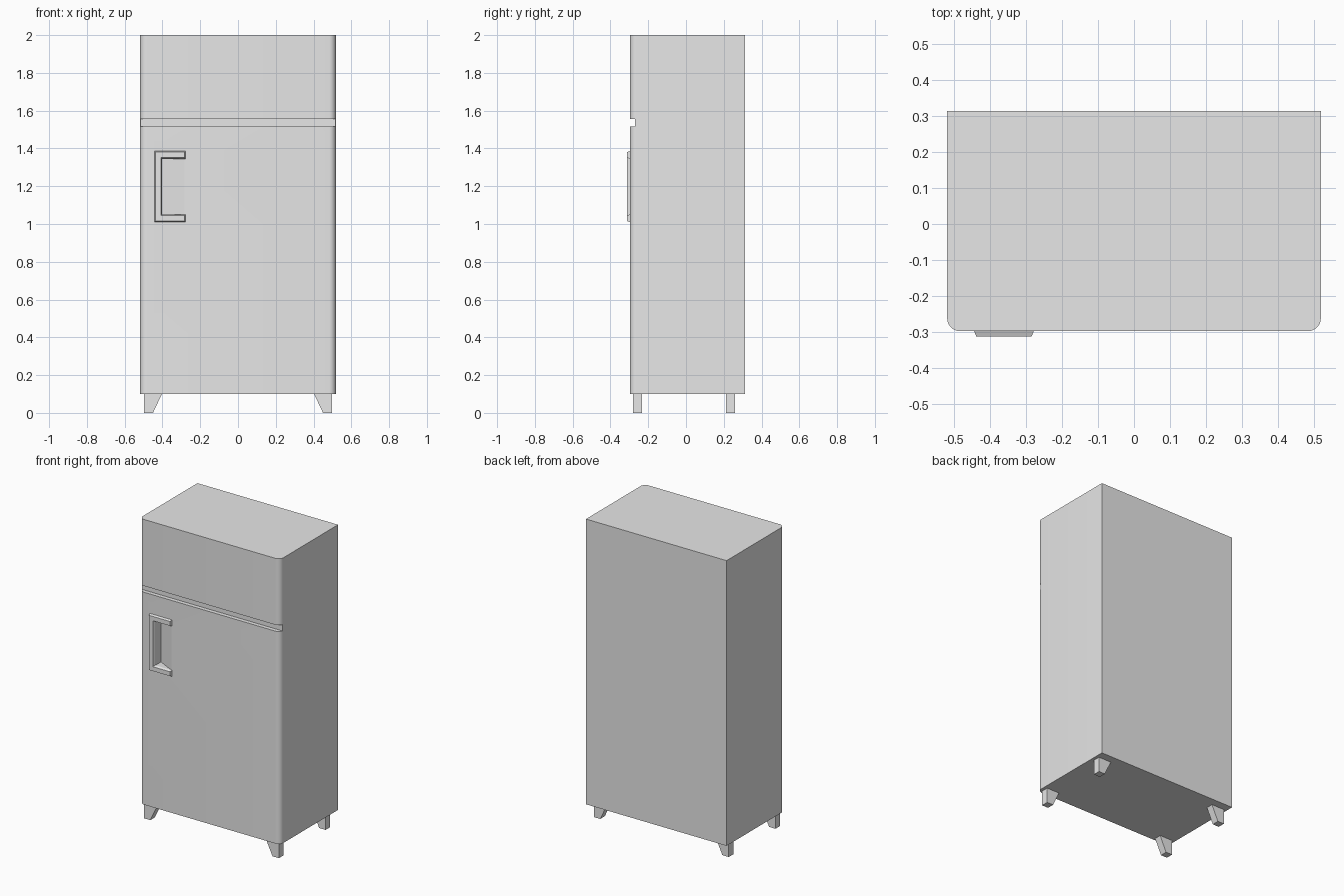
import bpy, bmesh, math
from mathutils import Vector

cube = bpy.data.objects.get("Cube")
if cube:
    bpy.data.objects.remove(cube, do_unlink=True)

grey = bpy.data.materials.new("light_grey")
grey.use_nodes = True
grey.diffuse_color = (0.8, 0.8, 0.8, 1)
grey.node_tree.nodes["Principled BSDF"].inputs["Base Color"].default_value = (0.8, 0.8, 0.8, 1)

HALF_W, FRONT, BACK, RADIUS = 0.518, -0.297, 0.313, 0.036


def loft(name, start, end):
    """Solid between two matching outlines of 3D points."""
    bm = bmesh.new()
    a = [bm.verts.new(p) for p in start]
    b = [bm.verts.new(p) for p in end]
    bm.faces.new(a)
    bm.faces.new(b[::-1])
    for i in range(len(a)):
        j = (i + 1) % len(a)
        bm.faces.new((a[i], b[i], b[j], a[j]))
    bmesh.ops.recalc_face_normals(bm, faces=bm.faces)
    mesh = bpy.data.meshes.new(name)
    bm.to_mesh(mesh)
    bm.free()
    obj = bpy.data.objects.new(name, mesh)
    mesh.materials.append(grey)
    bpy.context.collection.objects.link(obj)
    return obj


def prism(name, outline, z0, z1):
    return loft(name, [(x, y, z0) for x, y in outline], [(x, y, z1) for x, y in outline])


def cut(target, cutter):
    """Subtract the cutter from the target, then discard it."""
    cutter.hide_render = True
    mod = target.modifiers.new("cut", "BOOLEAN")
    mod.operation, mod.object, mod.solver = "DIFFERENCE", cutter, "EXACT"
    bpy.ops.object.select_all(action="DESELECT")
    target.select_set(True)
    bpy.context.view_layer.objects.active = target
    bpy.ops.object.modifier_apply(modifier=mod.name)
    bpy.data.objects.remove(cutter, do_unlink=True)


# Cabinet with rounded front corners
arc = [math.radians(90 * i / 8) for i in range(9)]
right = [(HALF_W - RADIUS + RADIUS * math.sin(t), FRONT + RADIUS - RADIUS * math.cos(t)) for t in arc]
right.append((HALF_W, BACK))
cabinet = prism("cabinet", right + [(-x, y) for x, y in reversed(right)], 0.1, 2.0)

# Groove between the two doors
cut(cabinet, prism("groove_cutter", [(-1, -1), (1, -1), (1, -0.27), (-1, -0.27)], 1.515, 1.557))

# Wedge-shaped finger recess beside the handle
cut(cabinet, prism("recess_cutter", [(-0.402, -0.35), (-0.402, -0.237), (-0.176, -0.35)], 1.05, 1.345))
bpy.ops.object.shade_smooth_by_angle(angle=math.radians(20))


# C-shaped handle with chamfered sides
def handle_outline(inset, y):
    x0, x1, z0, z1 = -0.443 + inset, -0.278 - inset, 1.01 + inset, 1.386 - inset
    bar = 0.041 - 2 * inset
    return [(x0, y, z0), (x1, y, z0), (x1, y, z0 + bar), (x0 + bar, y, z0 + bar),
            (x0 + bar, y, z1 - bar), (x1, y, z1 - bar), (x1, y, z1), (x0, y, z1)]


loft("handle", handle_outline(0, FRONT), handle_outline(0.006, -0.312))

# Feet, tapered on the inner side
for side, sx in (("right", -1), ("left", 1)):
    for end, y0 in (("front", -0.28), ("back", 0.212)):
        outline = [(0.497, 0.1), (0.403, 0.1), (0.45, 0), (0.497, 0)]
        loft(f"{end}_{side}_foot", [(sx * x, y0, z) for x, z in outline],
             [(sx * x, y0 + 0.048, z) for x, z in outline])
